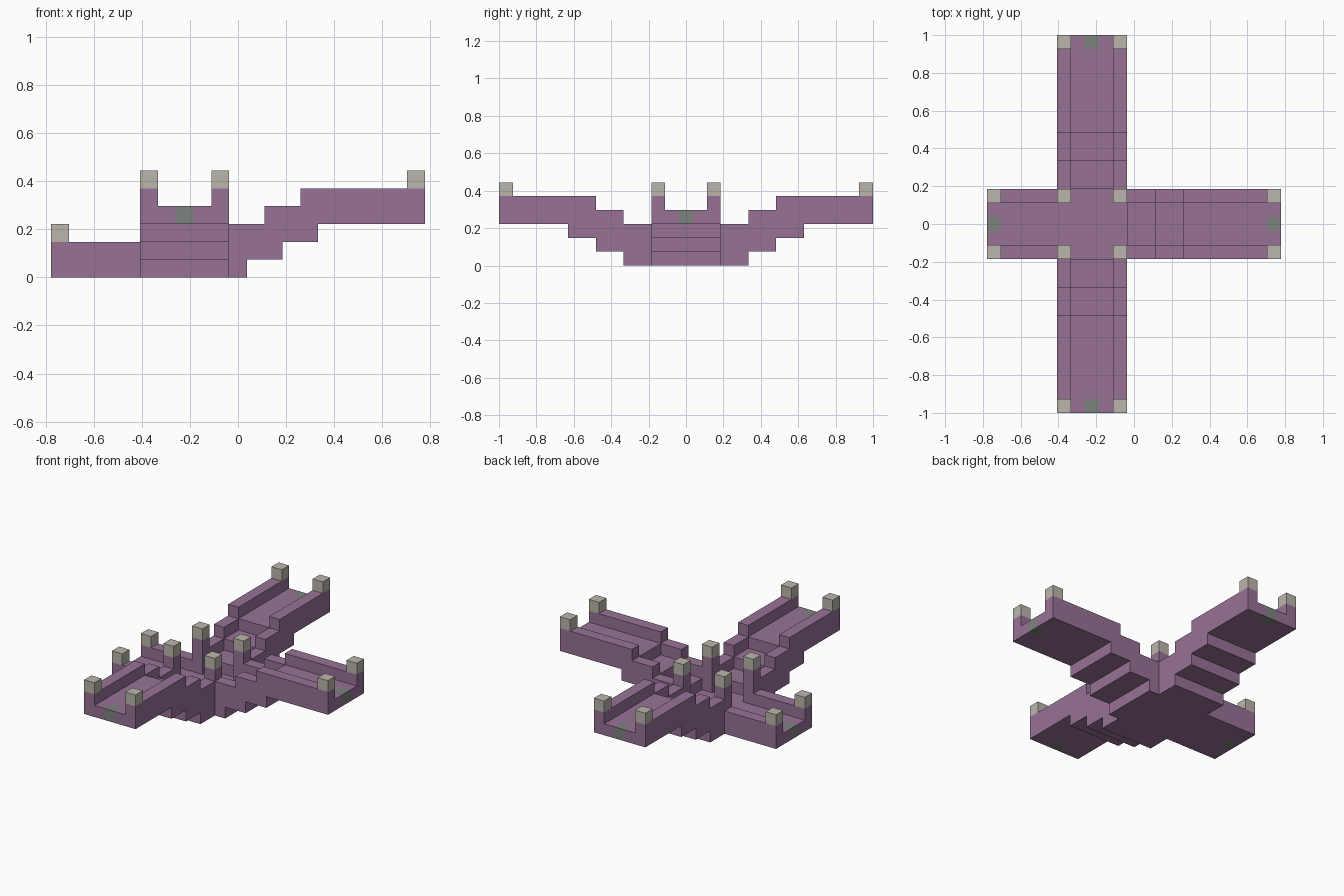
import bpy, bmesh, math

U = 2 / 27            # one block
CENTRE_X = -3         # crossing centre, in blocks
HALF = 2.5            # half width of the walkways

cube = bpy.data.objects.get("Cube")
if cube:
    bpy.data.objects.remove(cube, do_unlink=True)


def material(name, rgb):
    m = bpy.data.materials.new(name)
    m.use_nodes = True
    colour = (*rgb, 1)
    m.diffuse_color = colour
    m.node_tree.nodes["Principled BSDF"].inputs["Base Color"].default_value = colour
    return m


PURPLE = material("dusty purple", (0.31, 0.17, 0.305))
STONE = material("pale stone", (0.50, 0.47, 0.41))
GREEN = material("grey green", (0.21, 0.23, 0.21))


def extrude_profile(name, profile, s0, s1, mat, angle=0):
    """Extrude a (distance, height) outline sideways and turn it about the crossing."""
    bm = bmesh.new()
    face = bm.faces.new([bm.verts.new((d * U, s0 * U, z * U)) for d, z in profile])
    side = bmesh.ops.extrude_face_region(bm, geom=[face])
    verts = [v for v in side["geom"] if isinstance(v, bmesh.types.BMVert)]
    bmesh.ops.translate(bm, verts=verts, vec=(0, (s1 - s0) * U, 0))
    bmesh.ops.recalc_face_normals(bm, faces=bm.faces)
    mesh = bpy.data.meshes.new(name)
    bm.to_mesh(mesh)
    bm.free()
    mesh.materials.append(mat)
    ob = bpy.data.objects.new(name, mesh)
    ob.location.x = CENTRE_X * U
    ob.rotation_euler.z = math.radians(angle)
    bpy.context.collection.objects.link(ob)
    return ob


def block(name, d0, d1, s0, s1, z0, z1, mat, angle=0):
    return extrude_profile(name, [(d0, z0), (d1, z0), (d1, z1), (d0, z1)], s0, s1, mat, angle)


def stairs(ends, base):
    """Outline points of steps that rise one block at each end distance."""
    pts, start = [], HALF
    for i, end in enumerate(ends):
        pts += [(start, base + i), (end, base + i)]
        start = end
    return pts


def arm(name, angle, length, top_steps, under_steps):
    end = HALF + length
    tops = [HALF + t for t in top_steps]
    unders = [HALF + t for t in under_steps]
    base = 2 if top_steps else 1          # first floor height
    floor_z = base + len(top_steps)
    low_z = len(under_steps)

    def outline(last, raise_by):
        return stairs(unders + [last], 0) + stairs(tops + [last], base + raise_by)[::-1]

    # walkway, stopping short of the last row of blocks
    extrude_profile(name + "_floor", outline(end - 1, 0), -1.5, 1.5, PURPLE, angle)
    # last row with its marker block
    for label, s0, s1, mat in (("end_right", -1.5, -0.5, PURPLE),
                               ("end_marker", -0.5, 0.5, GREEN),
                               ("end_left", 0.5, 1.5, PURPLE)):
        block(f"{name}_{label}", end - 1, end, s0, s1, low_z, floor_z, mat, angle)
    # side walls and end posts
    for label, s0 in (("right", -HALF), ("left", HALF - 1)):
        extrude_profile(f"{name}_{label}_wall", outline(end, 1), s0, s0 + 1, PURPLE, angle)
        block(f"{name}_{label}_post_cap", end - 1, end, s0, s0 + 1,
              floor_z + 1, floor_z + 2, STONE, angle)


# three rising arms and one short level arm
arm("left_arm", 0, 11, [2, 4], [1, 3, 5])
arm("back_arm", 90, 11, [2, 4], [2, 4, 6])
arm("right_arm", 180, 5, [], [])
arm("front_arm", 270, 11, [2, 4], [2, 4, 6])

# crossing floor and its four corner posts
block("crossing_floor", -HALF, HALF, -HALF, HALF, 0, 1, PURPLE)
for x, x_name in ((-HALF, "right"), (HALF - 1, "left")):
    for y, y_name in ((-HALF, "front"), (HALF - 1, "back")):
        corner = f"crossing_{y_name}_{x_name}_post"
        block(corner, x, x + 1, y, y + 1, 1, 4, PURPLE)
        block(corner + "_cap", x, x + 1, y, y + 1, 4, 5, STONE)
